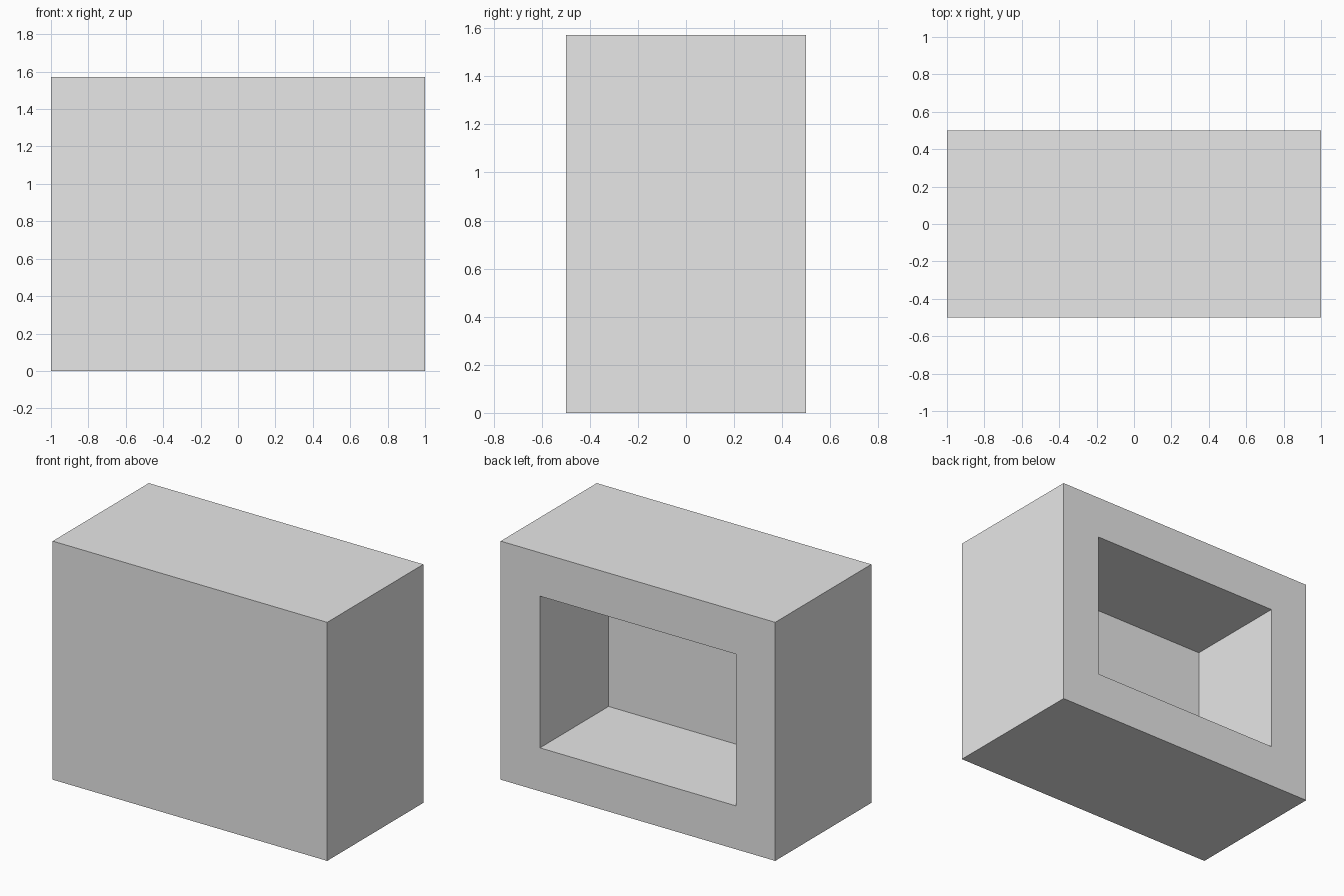
import bpy
import bmesh
from mathutils import Vector

cube = bpy.data.objects.get("Cube")
if cube:
    bpy.data.objects.remove(cube, do_unlink=True)

WIDTH, DEPTH, HEIGHT = 2.0, 1.0, 1.571
WALL = 0.286  # frame border and front panel thickness

# Plain grey material
grey = bpy.data.materials.new("light_grey")
grey.use_nodes = True
colour = (0.8, 0.8, 0.8, 1.0)
grey.diffuse_color = colour
grey.node_tree.nodes["Principled BSDF"].inputs["Base Color"].default_value = colour

# Solid block standing on the ground
bm = bmesh.new()
bmesh.ops.create_cube(bm, size=1.0)
bmesh.ops.scale(bm, vec=(WIDTH, DEPTH, HEIGHT), verts=bm.verts)
bmesh.ops.translate(bm, vec=(0, 0, HEIGHT / 2), verts=bm.verts)

# Rectangular recess pushed in from the back
bm.normal_update()
back = max(bm.faces, key=lambda f: f.normal.y)
bmesh.ops.inset_region(bm, faces=[back], thickness=WALL, use_even_offset=True)
pocket = bmesh.ops.extrude_discrete_faces(bm, faces=[back])["faces"][0]
bmesh.ops.translate(bm, vec=Vector((0, WALL - DEPTH, 0)), verts=pocket.verts)
bmesh.ops.recalc_face_normals(bm, faces=bm.faces)

mesh = bpy.data.meshes.new("open_backed_box")
bm.to_mesh(mesh)
bm.free()
mesh.materials.append(grey)
box = bpy.data.objects.new("open_backed_box", mesh)
bpy.context.collection.objects.link(box)
